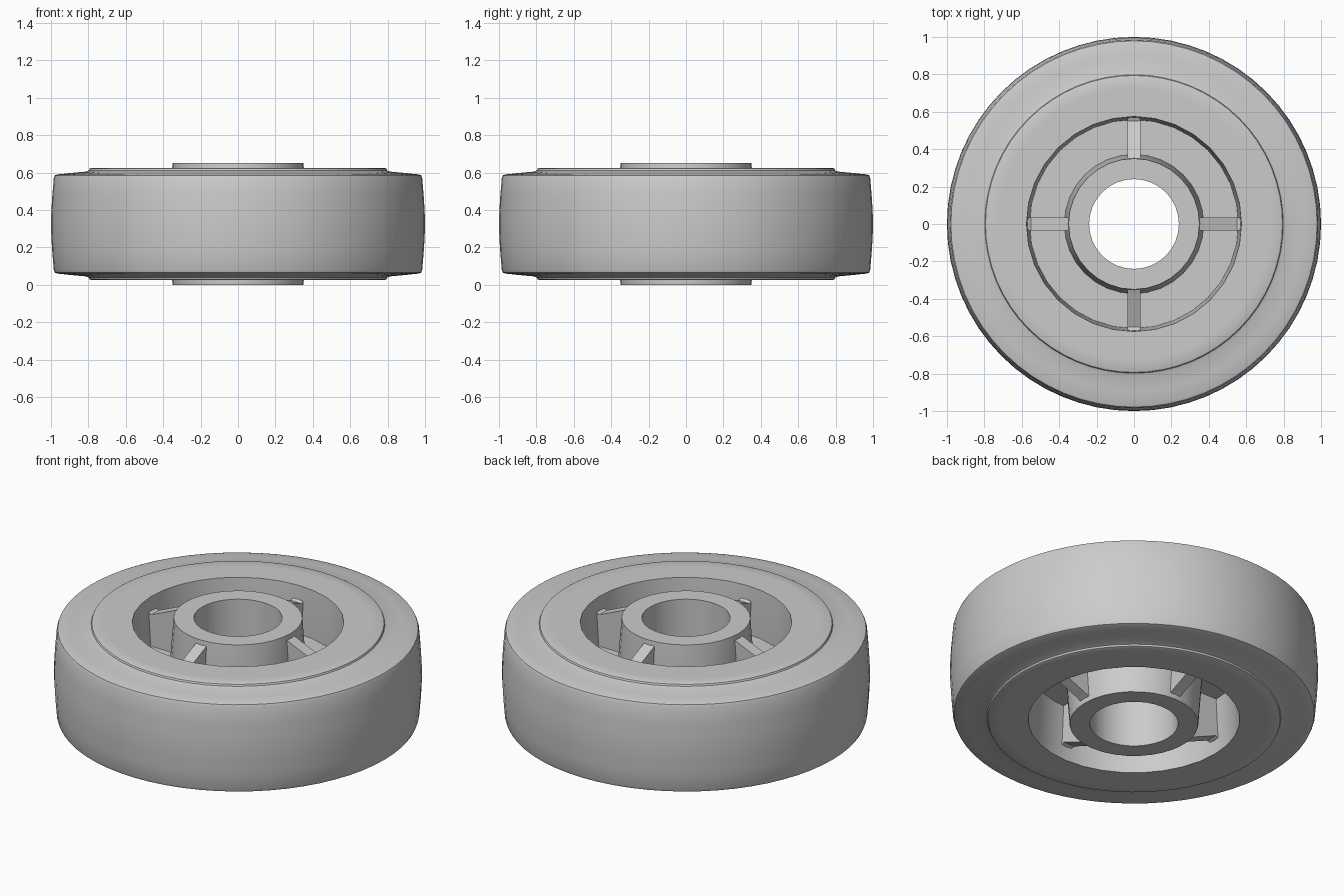
import bpy
import bmesh
from math import radians, pi
from mathutils import Matrix

MID = 0.325  # height of the wheel's centre plane

default = bpy.data.objects.get("Cube")
if default:
    bpy.data.objects.remove(default, do_unlink=True)

grey = bpy.data.materials.new("plain_grey")
grey.use_nodes = True
grey.diffuse_color = (0.6, 0.6, 0.6, 1)
grey.node_tree.nodes["Principled BSDF"].inputs["Base Color"].default_value = (0.6, 0.6, 0.6, 1)


def finish(name, bm, smooth=True):
    """Turn a bmesh into a named, shaded object."""
    mesh = bpy.data.meshes.new(name)
    bm.to_mesh(mesh)
    bm.free()
    obj = bpy.data.objects.new(name, mesh)
    bpy.context.collection.objects.link(obj)
    obj.location.z = MID
    mesh.materials.append(grey)
    if smooth:
        bpy.ops.object.select_all(action='DESELECT')
        obj.select_set(True)
        bpy.context.view_layer.objects.active = obj
        bpy.ops.object.shade_smooth_by_angle(angle=radians(30))
    return obj


def mirrored(half):
    """Complete an upper half profile with its reflection in the centre plane."""
    return half + [(r, -z) for r, z in reversed(half) if z > 0]


def lathe(name, profile, steps):
    """Spin a closed (radius, height) profile around the axle."""
    bm = bmesh.new()
    verts = [bm.verts.new((r, 0, z)) for r, z in profile]
    edges = [bm.edges.new((a, b)) for a, b in zip(verts, verts[1:] + verts[:1])]
    bmesh.ops.spin(bm, geom=verts + edges, cent=(0, 0, 0), axis=(0, 0, 1),
                   angle=2 * pi, steps=steps, use_merge=True)
    bmesh.ops.remove_doubles(bm, verts=bm.verts, dist=0.0001)
    bmesh.ops.recalc_face_normals(bm, faces=bm.faces)
    return finish(name, bm)


# Crowned tyre with rounded shoulders and a raised lip at the rim
outer = [(0.725, 0.3), (0.785, 0.3), (0.794, 0.296), (0.798, 0.286), (0.815, 0.28),
         (0.9, 0.272), (0.965, 0.265), (0.979, 0.26), (0.985, 0.245),
         (0.993, 0.15), (0.998, 0.07), (1.0, 0)]
lathe("tyre", mirrored(outer), 64)

# Rim with drafted inner wall
lathe("rim", mirrored([(0.73, 0.3), (0.575, 0.3), (0.557, 0)]), 32)

# Hub with axle bore, thickening towards the middle
hub = mirrored([(0.24, 0.325), (0.35, 0.325), (0.374, 0)])
lathe("hub", hub, 32)

# Thin web joining hub and rim
bm = bmesh.new()
rings = [bmesh.ops.create_circle(bm, segments=32, radius=r)["verts"] for r in (0.36, 0.565)]
bmesh.ops.bridge_loops(bm, edges=bm.edges[:])
for face in bm.faces:
    if face.normal.z < 0:
        face.normal_flip()
web = finish("web", bm, smooth=False)
web.location.z = MID + 0.02

# Four ribs, deepest at the hub, running down to the rim
half_rib = [(0.35, 0.297), (0.375, 0.285), (0.55, 0.21), (0.578, 0.222)]
outline = half_rib + [(r, -z) for r, z in reversed(half_rib)]
for i, side in enumerate(("left", "back", "right", "front")):
    bm = bmesh.new()
    face = bm.faces.new([bm.verts.new((r, -0.035, z)) for r, z in outline])
    ext = bmesh.ops.extrude_face_region(bm, geom=[face])["geom"]
    bmesh.ops.translate(bm, vec=(0, 0.07, 0),
                        verts=[g for g in ext if isinstance(g, bmesh.types.BMVert)])
    bmesh.ops.recalc_face_normals(bm, faces=bm.faces)
    bm.transform(Matrix.Rotation(i * pi / 2, 4, 'Z'))
    finish(side + "_rib", bm, smooth=False)
